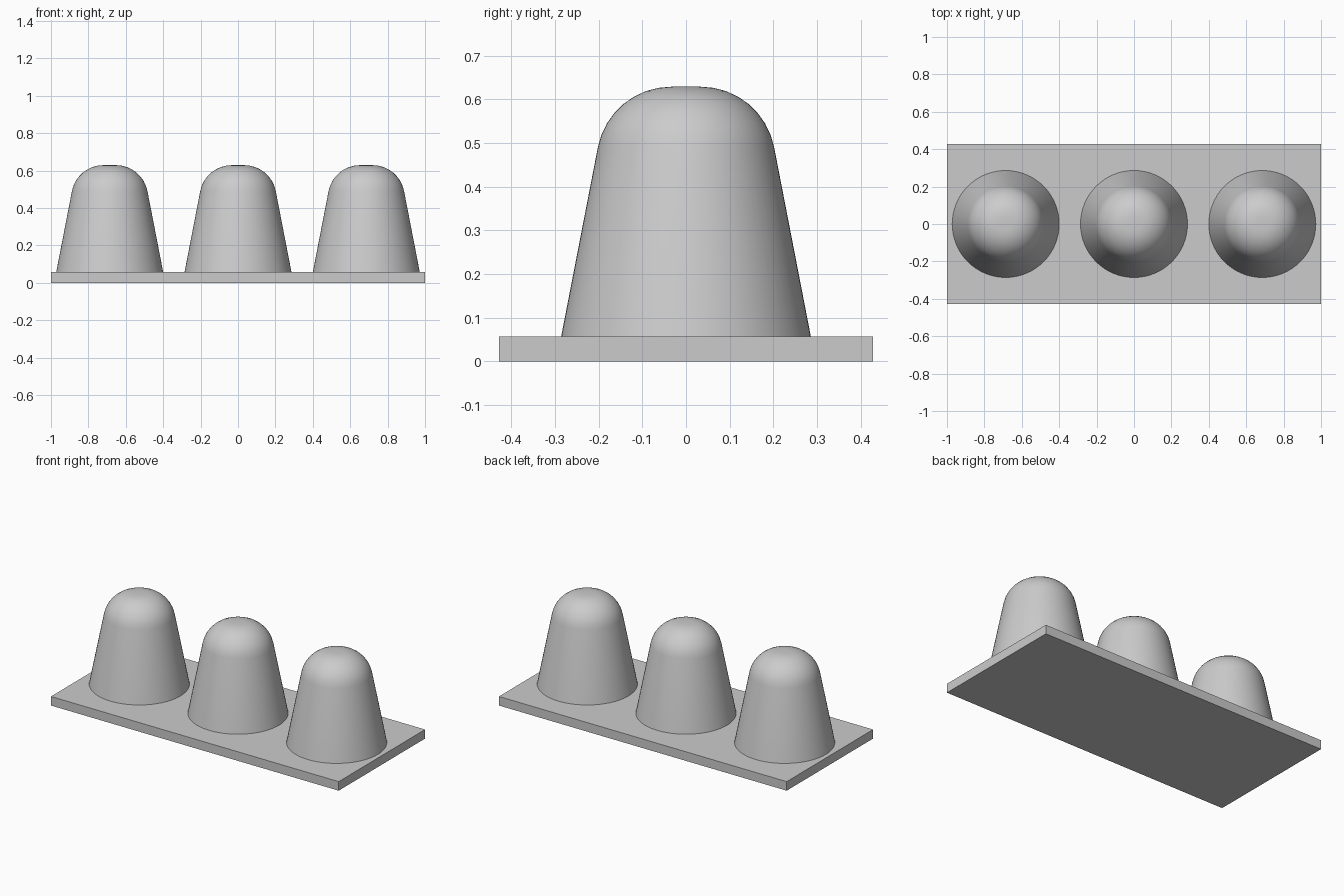
import bpy, bmesh, math
from mathutils import Matrix

cube = bpy.data.objects.get("Cube")
if cube:
    bpy.data.objects.remove(cube, do_unlink=True)

LENGTH, WIDTH, THICK = 2.0, 0.857, 0.057
BASE_R, TOP_R, TOP_Z = 0.286, 0.175, 0.629
FILLET, SPACING = 0.171, 0.686
SIDES, STEPS = 64, 8

grey = bpy.data.materials.new("light_grey")
grey.use_nodes = True
grey.diffuse_color = (0.6, 0.6, 0.6, 1)
grey.node_tree.nodes["Principled BSDF"].inputs["Base Color"].default_value = (0.6, 0.6, 0.6, 1)


def add_object(name, bm, location):
    bmesh.ops.recalc_face_normals(bm, faces=bm.faces)
    mesh = bpy.data.meshes.new(name)
    bm.to_mesh(mesh)
    bm.free()
    mesh.materials.append(grey)
    obj = bpy.data.objects.new(name, mesh)
    obj.location = location
    bpy.context.collection.objects.link(obj)
    return obj


# Flat base plate
bm = bmesh.new()
bmesh.ops.create_cube(bm, size=1, matrix=Matrix.Diagonal((LENGTH, WIDTH, THICK, 1)))
add_object("base_plate", bm, (0, 0, THICK / 2))


def cone_profile():
    """Tapered side with an arc tangent to both the side and the flat top."""
    height = TOP_Z - THICK
    taper = math.atan2(BASE_R - TOP_R, height)
    centre_r = TOP_R - FILLET * math.tan((math.pi / 2 - taper) / 2)
    centre_z = height - FILLET
    points = [(BASE_R, 0)]
    for i in range(STEPS + 1):
        a = taper + (math.pi / 2 - taper) * i / STEPS
        points.append((centre_r + FILLET * math.cos(a), centre_z + FILLET * math.sin(a)))
    return points


# Rounded cones, lathed from the profile
def add_cone(name, x):
    bm = bmesh.new()
    rings = []
    for r, z in cone_profile():
        angles = [math.tau * i / SIDES for i in range(SIDES)]
        rings.append([bm.verts.new((r * math.cos(a), r * math.sin(a), z)) for a in angles])
    for low, high in zip(rings, rings[1:]):
        for i in range(SIDES):
            j = (i + 1) % SIDES
            bm.faces.new((low[i], low[j], high[j], high[i]))
    bm.faces.new(rings[0])
    bm.faces.new(rings[-1])
    obj = add_object(name, bm, (x, 0, THICK))
    obj.data.shade_smooth()
    obj.data.set_sharp_from_angle(angle=math.radians(30))


for side, name in ((-1, "right_cone"), (0, "middle_cone"), (1, "left_cone")):
    add_cone(name, side * SPACING)
